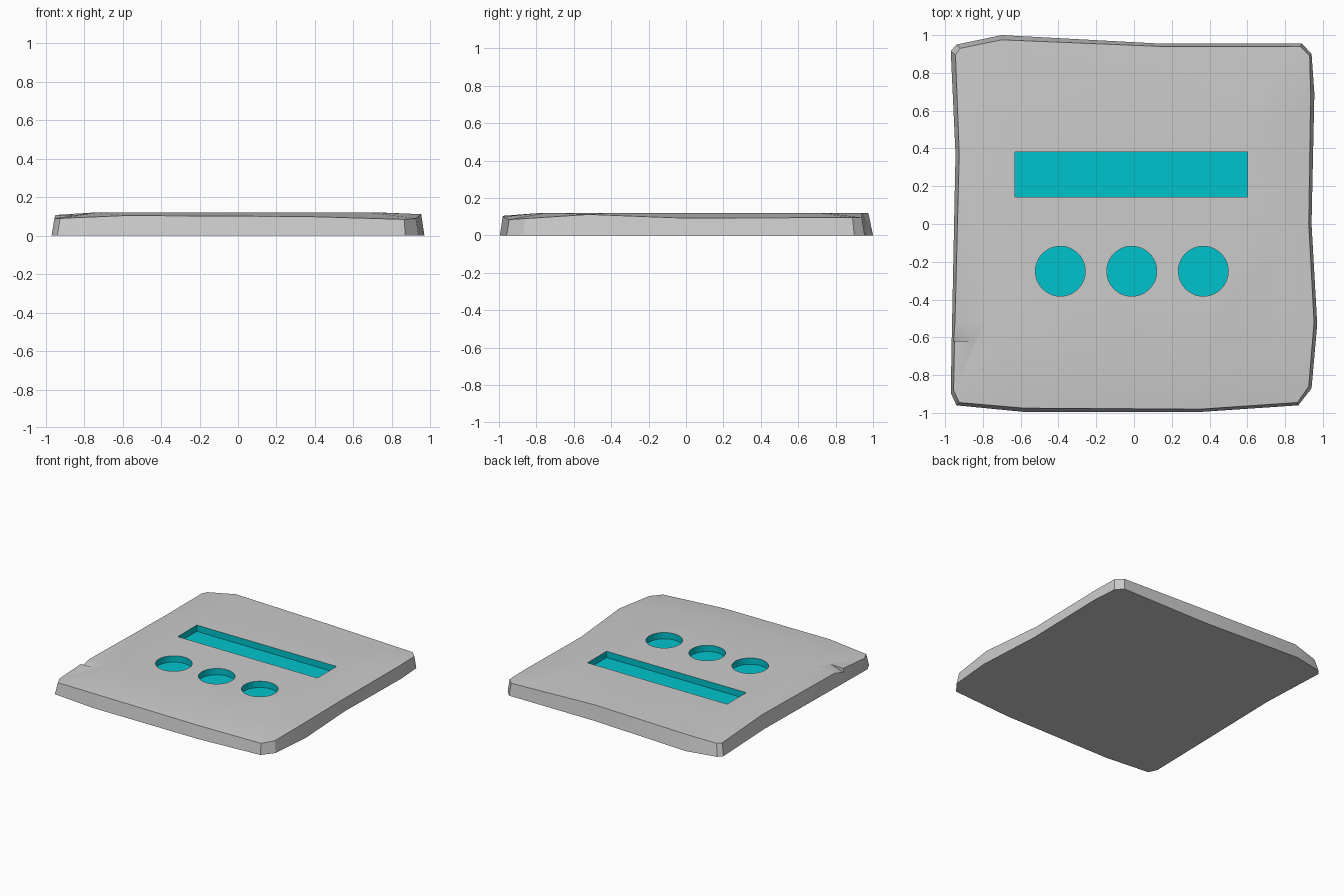
import bpy, bmesh

if "Cube" in bpy.data.objects:
    bpy.data.objects.remove(bpy.data.objects["Cube"])

grey = None
cyan = bpy.data.materials.new("cyan")
cyan.diffuse_color = (0.0, 0.55, 0.62, 1)
cyan.use_nodes = True
cyan.node_tree.nodes["Principled BSDF"].inputs["Base Color"].default_value = cyan.diffuse_color


def make_object(name, bm, index=0):
    bmesh.ops.recalc_face_normals(bm, faces=bm.faces)
    for f in bm.faces:
        f.material_index = index
    mesh = bpy.data.meshes.new(name)
    bm.to_mesh(mesh)
    bm.free()
    mesh.materials.append(grey)
    mesh.materials.append(cyan)
    ob = bpy.data.objects.new(name, mesh)
    bpy.context.collection.objects.link(ob)
    return ob


# Worn slab outline: base x, base y, rim x, rim y, rim height
outline = [
    (-.97, .915, -.945, .895, .092), (-.94, .95, -.92, .93, .095),
    (-.70, 1.0, -.70, .975, .12), (.14, .955, .14, .94, .12),
    (.89, .955, .88, .94, .095), (.94, .90, .93, .89, .095),
    (.955, .69, .935, .69, .095), (.94, 0, .925, 0, .092),
    (.97, -.53, .953, -.52, .112), (.94, -.87, .925, -.86, .09),
    (.87, -.96, .865, -.945, .085), (.35, -.995, .35, -.98, .10),
    (-.58, -.995, -.58, -.975, .105), (-.94, -.96, -.925, -.945, .09),
    (-.97, -.895, -.955, -.88, .09), (-.965, -.61, -.95, -.61, .108),
    (-.945, .37, -.925, .37, .108),
]
bm = bmesh.new()
rings = [
    [bm.verts.new((p[0], p[1], 0)) for p in outline],
    [bm.verts.new((p[2], p[3], p[4])) for p in outline],
    [bm.verts.new((p[2] * .8, p[3] * .8, .12)) for p in outline],
]
n = len(outline)
for a, b in zip(rings, rings[1:]):
    for i in range(n):
        j = (i + 1) % n
        bm.faces.new((a[i], a[j], b[j], b[i]))
bm.faces.new(rings[0])
bm.faces.new(rings[-1])
slab = make_object("stone_slab", bm)

cutters = []
FLOOR, ABOVE = .07, .2

# Long slot recess
bm = bmesh.new()
bmesh.ops.create_cube(bm, size=1)
bmesh.ops.scale(bm, vec=(1.23, .24, ABOVE - FLOOR), verts=bm.verts)
bmesh.ops.translate(bm, vec=(-.015, .262, (ABOVE + FLOOR) / 2), verts=bm.verts)
cutters.append(make_object("slot_cutter", bm, 1))

# Three round recesses
for x in (-.39, -.012, .367):
    bm = bmesh.new()
    bmesh.ops.create_cone(bm, cap_ends=True, segments=48, radius1=.132,
                          radius2=.132, depth=ABOVE - FLOOR)
    bmesh.ops.translate(bm, vec=(x, -.25, (ABOVE + FLOOR) / 2), verts=bm.verts)
    cutters.append(make_object("round_cutter", bm, 1))

# Chip in the left edge
bm = bmesh.new()
low = [(-.82, -.62, .118), (-1.0, -.62, .06), (-1.0, -.48, .105)]
bottom = [bm.verts.new(p) for p in low]
top = [bm.verts.new((x, y, ABOVE)) for x, y, z in low]
bm.faces.new(bottom)
bm.faces.new(top)
for i in range(3):
    j = (i + 1) % 3
    bm.faces.new((bottom[i], bottom[j], top[j], top[i]))
cutters.append(make_object("chip_cutter", bm))

# Cut everything, then remove the cutters
bpy.context.view_layer.objects.active = slab
slab.select_set(True)
for c in cutters:
    c.hide_render = True
    m = slab.modifiers.new("cut", 'BOOLEAN')
    m.operation = 'DIFFERENCE'
    m.solver = 'EXACT'
    m.object = c
    bpy.ops.object.modifier_apply(modifier=m.name)
    bpy.data.objects.remove(c)
bpy.ops.object.shade_smooth_by_angle(angle=.5)
